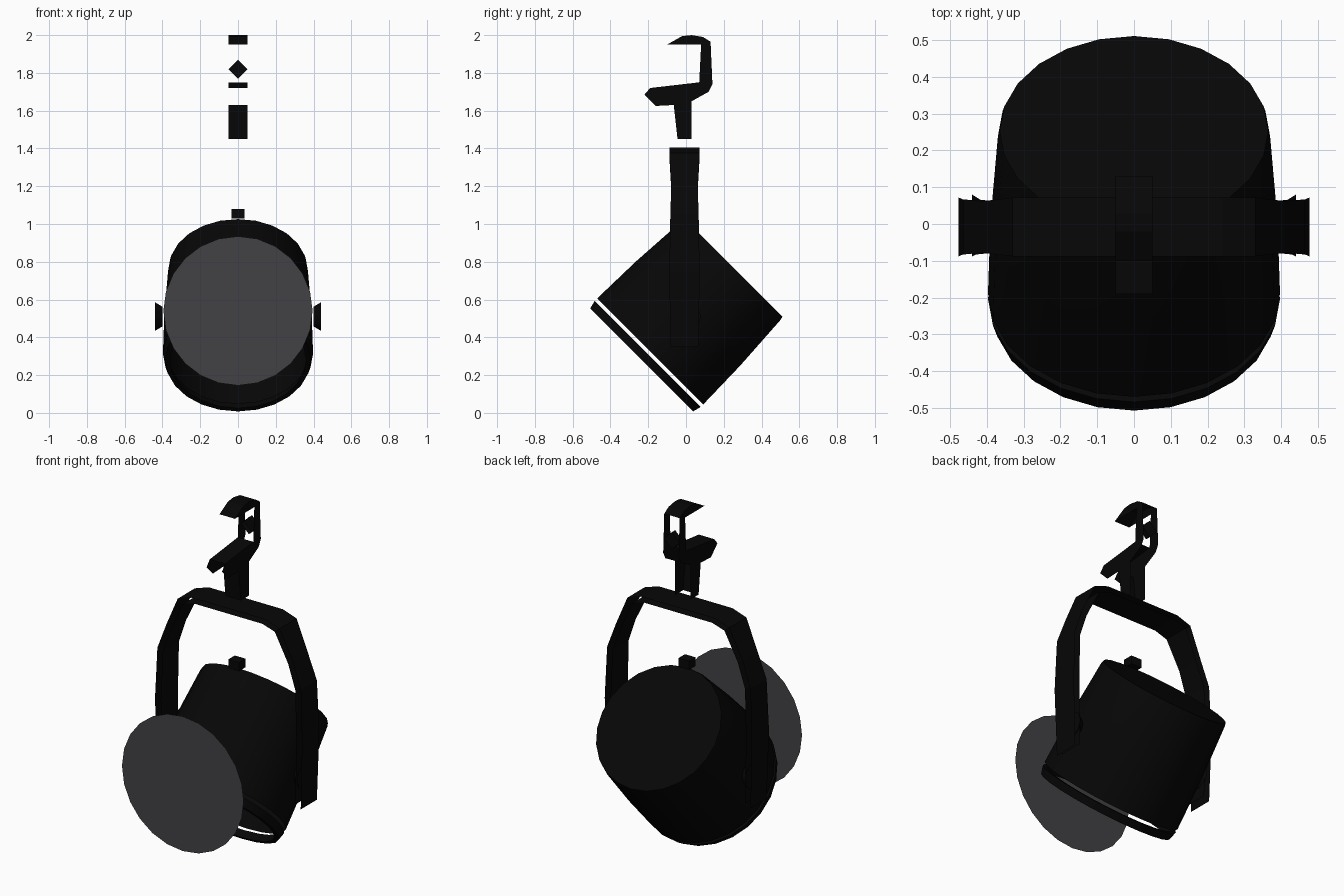
import bpy, bmesh, math
from mathutils import Vector, Matrix

if "Cube" in bpy.data.objects:
    bpy.data.objects.remove(bpy.data.objects["Cube"])


def material(name, rgb):
    m = bpy.data.materials.new(name)
    m.diffuse_color = (*rgb, 1)
    m.use_nodes = True
    m.node_tree.nodes["Principled BSDF"].inputs["Base Color"].default_value = m.diffuse_color
    return m


BLACK = material("black_metal", (0.002, 0.002, 0.002))
GLASS = material("dark_lens", (0.055, 0.053, 0.06))


def finish(bm, name, mat, smooth=False):
    me = bpy.data.meshes.new(name)
    bm.to_mesh(me)
    bm.free()
    me.materials.append(mat)
    ob = bpy.data.objects.new(name, me)
    bpy.context.collection.objects.link(ob)
    if smooth:
        bpy.ops.object.select_all(action='DESELECT')
        bpy.context.view_layer.objects.active = ob
        ob.select_set(True)
        bpy.ops.object.shade_smooth_by_angle(angle=math.radians(35))
    return ob


def lathe(name, profile, origin, axis, mat, sides=24, cap_end=False, loop=False):
    """Revolve (distance, radius) pairs around an axis."""
    bm = bmesh.new()
    M = Matrix.Translation(origin) @ Vector(axis).to_track_quat('Z', 'Y').to_matrix().to_4x4()
    rings = [[bm.verts.new(M @ Vector((r * math.cos(a), r * math.sin(a), t)))
              for a in (2 * math.pi * i / sides for i in range(sides))]
             for t, r in profile]
    pairs = list(zip(rings, rings[1:])) + ([(rings[-1], rings[0])] if loop else [])
    for lo, hi in pairs:
        for i in range(sides):
            j = (i + 1) % sides
            bm.faces.new((lo[i], lo[j], hi[j], hi[i]))
    if cap_end:
        bm.faces.new(rings[-1])
    return finish(bm, name, mat, True)


# Lamp housing, pointing forward and down at 45 degrees
AXIS = (0, 1, 1)
FRONT = (0, -0.235, 0.28)
lathe("lamp_housing", [(0.065, 0.397), (0.35, 0.39), (0.67, 0.37), (0.69, 0.365)],
      FRONT, AXIS, BLACK, cap_end=True)
lathe("front_rim", [(0, 0.385), (0.045, 0.397), (0.045, 0.37), (0, 0.36)],
      FRONT, AXIS, BLACK, loop=True)

# Flat lens disc standing in front
bm = bmesh.new()
bmesh.ops.create_circle(bm, cap_ends=True, segments=24, radius=0.395,
                        matrix=Matrix.Translation((0, -0.511, 0.54)) @ Matrix.Rotation(math.pi / 2, 4, 'X'))
finish(bm, "lens_disc", GLASS)


# Yoke skins of sheet metal: (x, z, half width), mirrored about the middle
def yoke_skin(name, half):
    path = [(-x, z, w) for x, z, w in reversed(half)] + half
    bm = bmesh.new()
    rows = [[bm.verts.new((x, s * w - 0.008, z)) for s in (-1, 1)] for x, z, w in path]
    for p, q in zip(rows, rows[1:]):
        bm.faces.new((p[0], q[0], q[1], p[1]))
    finish(bm, name, BLACK)


yoke_skin("yoke_outer", [(0.24, 1.405, 0.08), (0.33, 1.375, 0.08), (0.41, 1.2, 0.07),
                         (0.465, 1.05, 0.075), (0.477, 0.75, 0.08), (0.465, 0.35, 0.075)])
yoke_skin("yoke_inner", [(0.22, 1.375, 0.08), (0.30, 1.35, 0.08), (0.38, 1.18, 0.07),
                         (0.43, 1.04, 0.075), (0.44, 0.75, 0.08), (0.43, 0.37, 0.075)])

# Pivot knobs between housing and yoke
for side, s in (("left", -1), ("right", 1)):
    lathe(f"pivot_knob_{side}", [(0, 0.055), (0.04, 0.08)], (s * 0.4, 0, 0.51),
          (s, 0, 0), BLACK, sides=10, cap_end=True)

# Small nub on top of the housing
bm = bmesh.new()
bmesh.ops.create_cube(bm, size=1, matrix=Matrix.Translation((0, -0.01, 1.055))
                      @ Matrix.Diagonal((0.07, 0.06, 0.05, 1)))
finish(bm, "top_nub", BLACK)

# Hanging hook: two side plates joined across the crown, jaw and part of the stem
outline = [(-0.10, 1.95), (-0.02, 1.995), (0.03, 2.0), (0.09, 1.99), (0.13, 1.965),
           (0.14, 1.74), (0.12, 1.70), (0.03, 1.65), (0.03, 1.45), (-0.045, 1.45),
           (-0.065, 1.63), (-0.16, 1.625), (-0.22, 1.685), (-0.19, 1.72),
           (0.07, 1.75), (0.08, 1.95)]
bm = bmesh.new()
plates = [[bm.verts.new((x, y, z)) for y, z in outline] for x in (-0.05, 0.05)]
sides = [bm.faces.new(p) for p in plates]
for i in (0, 1, 2, 3, 9, 13):
    a, b = plates
    bm.faces.new((a[i], a[i + 1], b[i + 1], b[i]))
bm.normal_update()
bmesh.ops.triangulate(bm, faces=sides, ngon_method='EAR_CLIP')
finish(bm, "hanging_hook", BLACK)

# Diamond-headed bolt inside the hook
lathe("clamp_bolt", [(0, 0.05), (0.03, 0.05)], (0, 0.10, 1.82), (0, 1, 0),
      BLACK, sides=4, cap_end=True)
